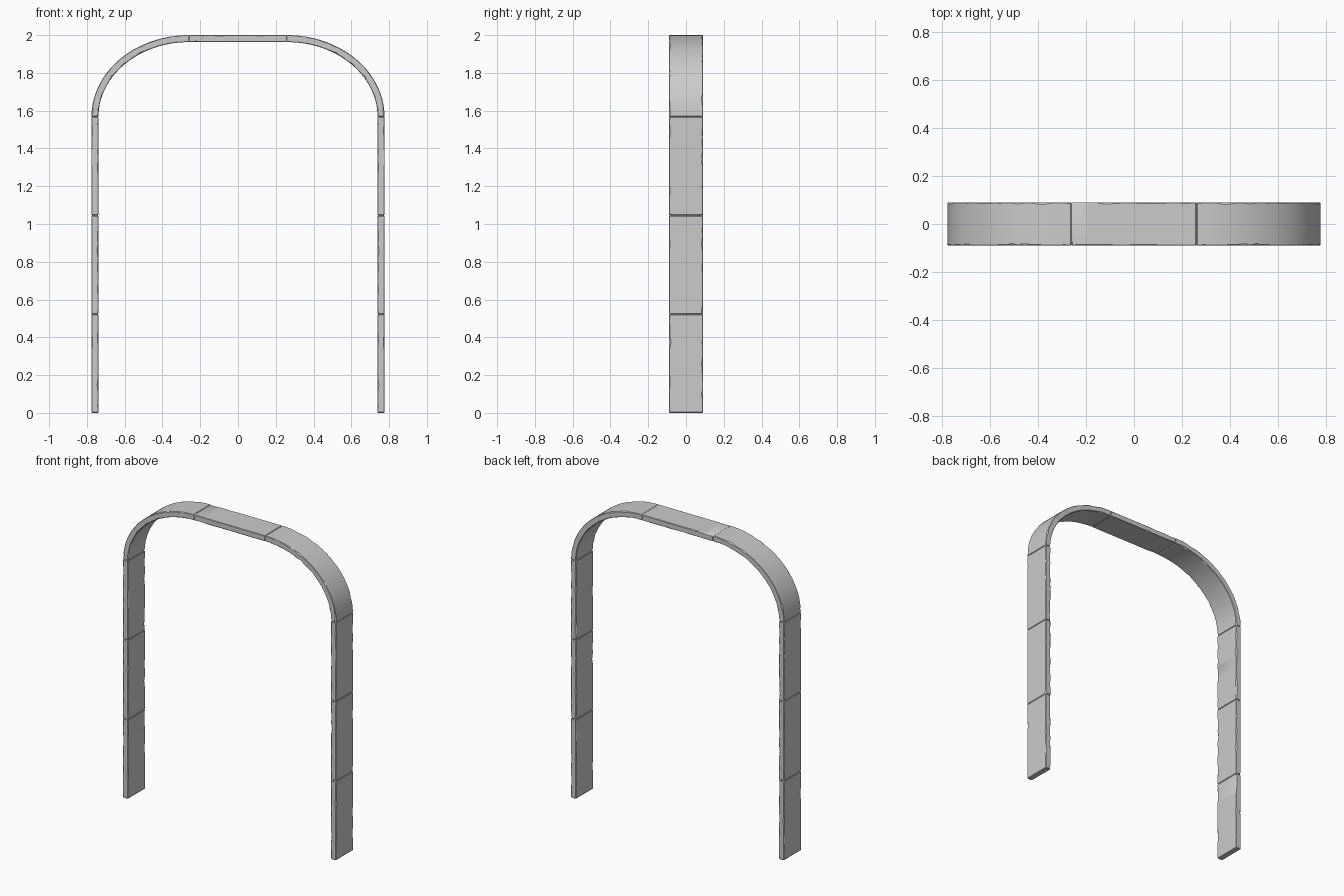
import bpy, bmesh, math, random
from mathutils import Vector

if "Cube" in bpy.data.objects:
    bpy.data.objects.remove(bpy.data.objects["Cube"])

random.seed(4)
T, D = 0.0185, 0.0895          # half thickness, half depth
CX, CZ = 0.26, 1.567           # centre of the corner bends
A, B = 0.4975, 0.4145          # centreline radii of the bends


def straight(p, q):
    """Path function: position and outward normal along a straight plank."""
    p, q = Vector(p), Vector(q)
    d = (q - p).normalized()
    n = Vector((d.z, 0, -d.x))
    return lambda t: (p.lerp(q, t), n)


def bend(t):
    a = t * math.pi / 2
    p = Vector((CX + A * math.cos(a), 0, CZ + B * math.sin(a)))
    return p, Vector((math.cos(a) / A, 0, math.sin(a) / B)).normalized()


def plank(name, path, length, steps, mirror=True):
    """Sweep a worn, chamfered rectangle along the path."""
    e = 0.004 / length
    ts = [0, e] + [i / steps for i in range(1, steps)] + [1 - e, 1]
    bm = bmesh.new()
    rings = []
    for i, t in enumerate(ts):
        p, n = path(t)
        s = 0.003 if i in (0, len(ts) - 1) else 0.0      # rounded plank ends
        h, w = T - s, D - s
        pts = []
        for sn, sy in ((1, 1), (1, -1), (-1, -1), (-1, 1)):
            chip = random.random() < 0.12
            cy = random.uniform(0.006, 0.011) if chip else random.uniform(0.002, 0.004)
            cn = random.uniform(0.004, 0.008) if chip else random.uniform(0.002, 0.004)
            pair = [(sn * h, sy * (w - cy)), (sn * (h - cn), sy * w)]
            pts += pair if sn * sy > 0 else pair[::-1]
        # order the corners as one loop round the section
        pts.sort(key=lambda c: math.atan2(c[1] / D, c[0] / T))
        rings.append([bm.verts.new(p + n * a + Vector((0, b, 0))) for a, b in pts])
    for r, q in zip(rings, rings[1:]):
        for k in range(8):
            m = (k + 1) % 8
            bm.faces.new((r[k], r[m], q[m], q[k]))
    bm.faces.new(rings[0])
    bm.faces.new(rings[-1])
    bmesh.ops.recalc_face_normals(bm, faces=bm.faces)
    me = bpy.data.meshes.new(name)
    bm.to_mesh(me)
    bm.free()
    ob = bpy.data.objects.new(name, me)
    bpy.context.collection.objects.link(ob)
    if mirror:
        ob.modifiers.new("Mirror", 'MIRROR').use_mirror_merge = False
    bpy.ops.object.select_all(action='DESELECT')
    ob.select_set(True)
    bpy.context.view_layer.objects.active = ob
    bpy.ops.object.shade_smooth_by_angle(angle=math.radians(30))


# upright planks, three per side
seams = [0, 0.522, 1.045, CZ]
for name, z0, z1 in zip(("lower_post", "middle_post", "upper_post"), seams, seams[1:]):
    plank(name, straight((CX + A, 0, z0), (CX + A, 0, z1)), z1 - z0, 14)

# curved corners and the flat top plank
plank("corner_bend", bend, 0.72, 28)
plank("top_plank", straight((-CX, 0, CZ + B), (CX, 0, CZ + B)), 2 * CX, 14, mirror=False)
